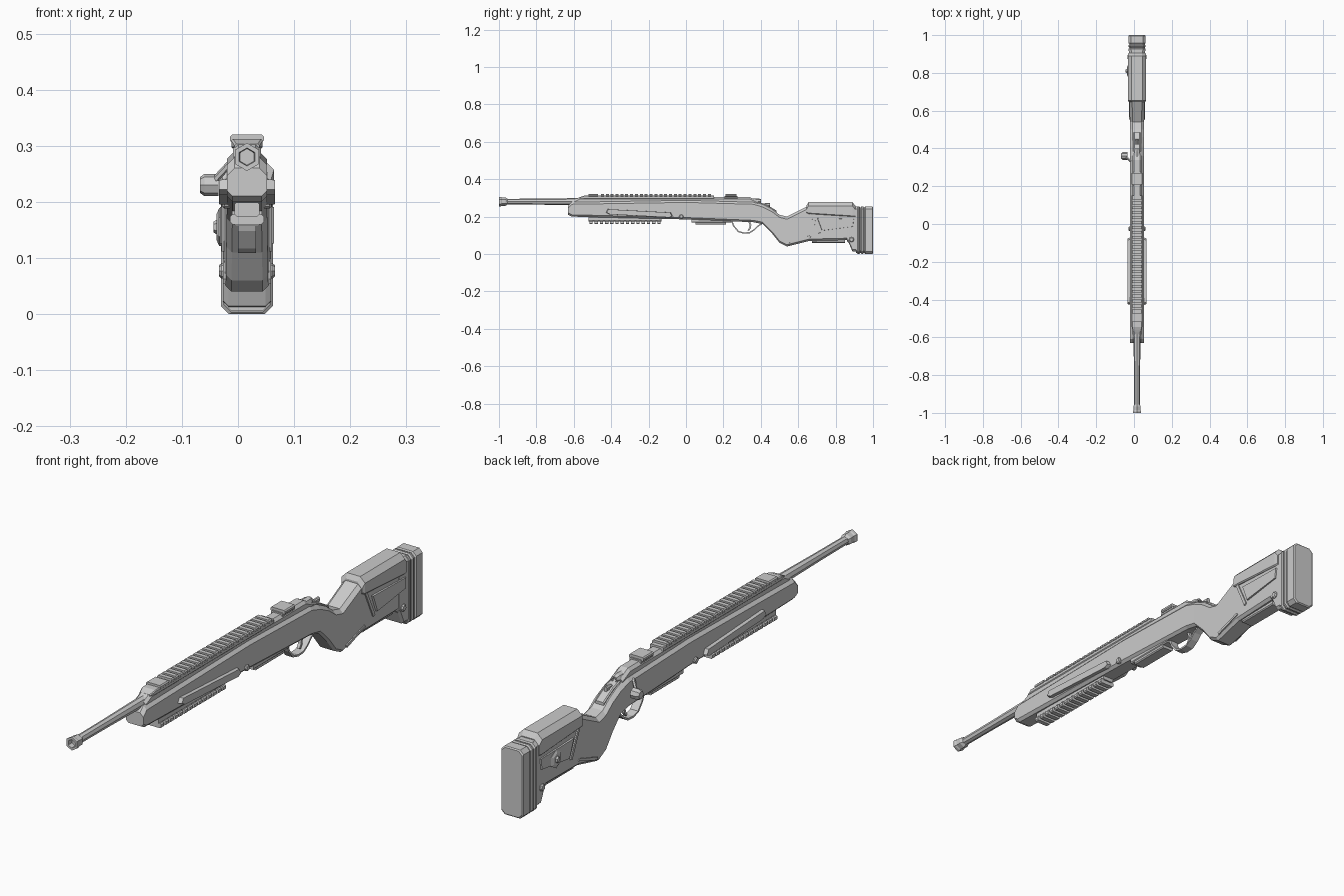
import bpy
import bmesh
from math import sin, cos, tau
from mathutils import Vector

old = bpy.data.objects.get("Cube")
if old:
    bpy.data.objects.remove(old, do_unlink=True)

# Shared measures
CENTRE = .016       # the rifle's own middle plane, offset by the bolt handle
BORE = .28          # height of the barrel axis
RAIL_TOP = .32
RAIL_HALF = .03
RECEIVER_TOP = .305
BODY_HALF = .036
BUTT_HALF = .043
BUTT_TOP = .255
FINE = .004         # usual small chamfer

GREY = (.6, .6, .6, 1)
grey = bpy.data.materials.new("plain grey")
grey.use_nodes = True
grey.diffuse_color = GREY
grey.node_tree.nodes["Principled BSDF"].inputs["Base Color"].default_value = GREY


def skin(name, rings):
    """Join equal rings of points into one closed solid."""
    mesh = bpy.data.meshes.new(name)
    bm = bmesh.new()
    loops = [[bm.verts.new(point) for point in ring] for ring in rings]
    for near, far in zip(loops, loops[1:]):
        for i in range(len(near)):
            bm.faces.new((near[i - 1], near[i], far[i], far[i - 1]))
    bm.faces.new(loops[0])
    bm.faces.new(loops[-1])
    bmesh.ops.recalc_face_normals(bm, faces=bm.faces)
    bm.to_mesh(mesh)
    bm.free()
    mesh.materials.append(grey)
    obj = bpy.data.objects.new(name, mesh)
    bpy.context.collection.objects.link(obj)
    return obj


def section(y, low, high, half, cut, top_cut):
    """Chamfered cross-section standing across the rifle."""
    side = [(half - cut, low), (half, low + cut), (half, high - top_cut), (half - top_cut, high)]
    outline = side + [(-x, z) for x, z in reversed(side)]
    return [(CENTRE + x, y, z) for x, z in outline]


def block(name, start, length, low, high, half, cut=FINE, ease=0):
    """Chamfered bar along the barrel; ease draws in both of its ends."""
    end = start + length
    rings = [section(start + ease, low, high, half, cut, cut),
             section(end - ease, low, high, half, cut, cut)]
    if ease:
        small = (low + ease, high - ease, half - ease, cut, cut)
        rings = [section(start, *small)] + rings + [section(end, *small)]
    return skin(name, rings)


def circle(radius, sides):
    return [(radius * sin(tau * i / sides), radius * cos(tau * i / sides)) for i in range(sides)]


def turned(name, stations, sides=8):
    """Solid turned about the barrel axis; stations are y and radius."""
    return skin(name, [[(CENTRE + a, y, BORE + b) for a, b in circle(r, sides)]
                       for y, r in stations])


def stud(name, y, z, inner, outer, radius, sides=8):
    """Round boss pointing out of a flank, with an eased rim."""
    rim = outer - (outer - inner) / 4
    return skin(name, [[(x, y + a, z + b) for a, b in circle(r, sides)]
                       for x, r in ((inner, radius), (rim, radius), (outer, radius * .7))])


def plate(name, outline, side, height, bevel=FINE):
    """Side plate on one flank, its outer face drawn in by the bevel."""
    points = [Vector(p) for p in outline]
    middle = sum(points, Vector((0, 0))) / len(points)
    small = [p - (p - middle).normalized() * bevel for p in points]
    return skin(name, [[(CENTRE + side * x, *p) for p in ring]
                       for x, ring in ((RAIL_HALF, points), (height, small))])


def band(name, path, thick, half):
    """Flat strip bent along a path in the middle plane."""
    points = [Vector(p) for p in path]
    rings = []
    for i, point in enumerate(points):
        along = points[min(i + 1, len(points) - 1)] - points[max(i - 1, 0)]
        offset = along.normalized().orthogonal() * thick / 2
        rings.append([(CENTRE + x, *p) for x, p in (
            (-half, point - offset), (half, point - offset),
            (half, point + offset), (-half, point + offset))])
    return skin(name, rings)


def teeth(name, start, pitch, count, low, high):
    """Row of cross teeth for an accessory rail."""
    for i in range(count):
        block(f"{name}_{i + 1}", start + i * pitch, pitch * .62, low, high, RAIL_HALF)


# Stock: fore-end, wrist, grip and butt in one body, widening to the rear
outline = [(-.63, .21, .26), (-.61, .2, .28), (0, .185, .29), (.36, .17, .28), (.41, .16, .265),
           (.46, .11, .24), (.5, .06, .21), (.54, .04, .2), (.66, .07, .26), (.87, .075, .26)]
skin("stock", [section(y, low, high, BODY_HALF + max(0, y - .4) * .015, .01, .014)
               for y, low, high in outline])
skin("butt_block", [section(y, low, BUTT_TOP, BUTT_HALF, .01, .014)
                    for y, low in ((.86, .07), (.87, .06), (.89, .014), (.92, .012))])

# Recoil pad made of stacked layers on a narrower core
block("recoil_pad_core", .91, .06, .006, .25, .041, .012)
for i, depth in enumerate((.015, .015, .045)):
    block(f"recoil_pad_{i + 1}", .915 + i * .02, depth, 0, BUTT_TOP, .046, .014, FINE)

# Cheek piece wrapped over the butt
skin("cheek_piece", [section(y, low, high, half, FINE, .02) for y, low, high, half in (
    (.645, .22, .26, BUTT_HALF), (.655, .215, .277, .048),
    (.89, .2, .277, .048), (.905, .2, .258, .046))])
block("butt_underplate", .675, .175, .06, .08, .026)

# Barrel and hollow six-sided muzzle
turned("barrel", [(-.98, .015), (-.8, .016), (-.5, .02)])
turned("muzzle", [(-.955, .016), (-.965, .022), (-.985, .022), (-.99, .025),
                  (-1, .025), (-1, .016), (-.97, .014)], sides=6)

# Receiver, sloping tang, bolt shroud and safety catch
skin("receiver", [section(y, .26, high, .025, FINE, .01) for y, high in (
    (-.6, .288), (-.565, RECEIVER_TOP), (.34, RECEIVER_TOP), (.385, .283))])
skin("receiver_tang", [section(y, high - .025, high, .018, FINE, FINE) for y, high in (
    (.37, .284), (.43, .264), (.485, .232))])
turned("bolt_shroud", [(.33, .018), (.385, .018), (.4, .013), (.4, .008), (.39, .007)])
block("safety_catch", .42, .03, .255, .273, .007)

# Top rail with cross teeth, nose plate and separate rear block
skin("rail_base", [section(y, .295, high, half, .003, .003) for y, high, half in (
    (-.57, .303, .022), (-.545, .312, .028), (.15, .312, .028))])
block("rail_nose", -.52, .05, RECEIVER_TOP, RAIL_TOP, RAIL_HALF)
teeth("rail_tooth", -.455, .026, 23, RECEIVER_TOP, RAIL_TOP)
block("rear_rail_block", .21, .06, RECEIVER_TOP, RAIL_TOP, RAIL_HALF)
block("rear_rail_foot", .205, .07, .295, .31, .024)

# Lower accessory rail
block("lower_rail_base", -.52, .39, .174, .2, .022)
teeth("lower_rail_tooth", -.517, .028, 14, .16, .178)

# Magazine well and floor plate
block("magazine_well", .03, .21, .168, .19, .027)
block("magazine_floor", .05, .165, .157, .175, .024)

# Trigger and guard
band("trigger_guard", [(.243, .18), (.255, .15), (.28, .12), (.31, .112), (.34, .114),
                       (.365, .13), (.385, .15), (.41, .165)], thick=.007, half=.016)
band("trigger", [(.335, .18), (.345, .155), (.343, .14), (.333, .125)], thick=.009, half=.006)

# Bolt handle with faceted knob on the right flank
skin("bolt_arm", [[(x, y + a, z + b) for a, b in circle(.009, 6)]
                  for x, y, z in ((CENTRE, .325, .268), (-.02, .335, .262), (-.045, .355, .235))])
stud("bolt_knob", .36, .23, -.035, -.068, .02)

# Parts repeated on both flanks
FORE_PANEL = [(-.43, .222), (-.41, .212), (-.085, .195), (-.07, .203), (-.08, .222), (-.42, .24)]
BUTT_PANEL = [(.7, .192), (.9, .188), (.895, .146), (.725, .124)]
BUTT_SEAM = [(.648, .245), (.66, .245), (.722, .112), (.71, .108)]
GRIP_RIDGE = [(.55, .062), (.665, .1), (.672, .092), (.555, .052)]
for side, word in ((1, "left"), (-1, "right")):
    plate(f"fore_end_panel_{word}", FORE_PANEL, side, .05, bevel=.006)
    plate(f"butt_panel_{word}", BUTT_PANEL, side, .048)
    plate(f"butt_seam_{word}", BUTT_SEAM, side, .045)
    plate(f"grip_ridge_{word}", GRIP_RIDGE, side, BUTT_HALF)
    inner = CENTRE + side * RAIL_HALF
    stud(f"stock_screw_{word}", -.025, .2, inner, inner + side * .014, .012)
    stud(f"sling_socket_{word}", .885, .077, inner, inner + side * .02, .014)

# Six-sided dial on the right flank of the butt
stud("butt_dial", .81, .155, -.02, -.038, .034, sides=6)
stud("butt_dial_hub", .81, .155, -.02, -.044, .013, sides=6)
